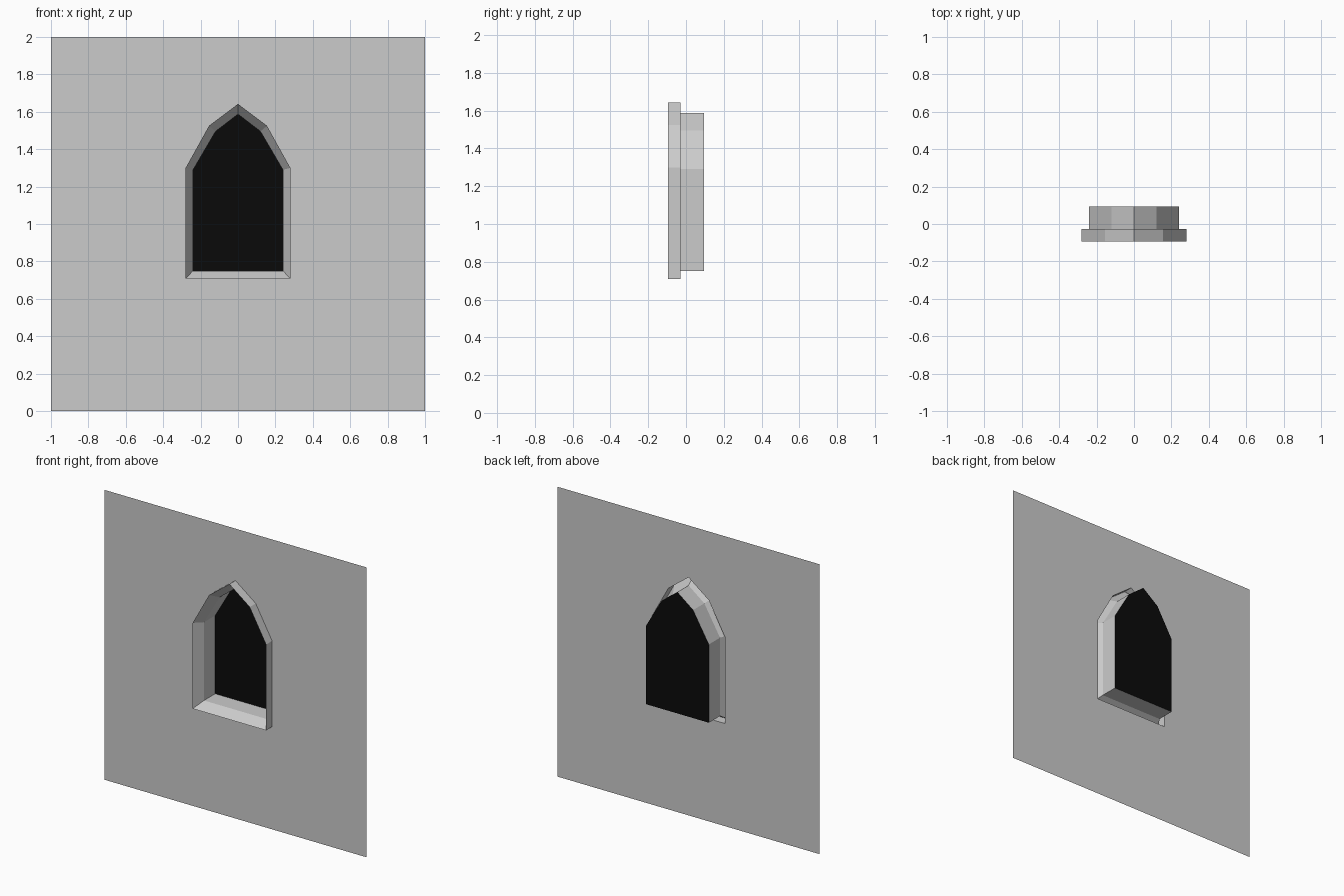
import bpy

if "Cube" in bpy.data.objects:
    bpy.data.objects.remove(bpy.data.objects["Cube"])

FRONT, WALL, BACK = -0.094, -0.028, 0.094

# Right halves of the pointed-arch outlines (x, z), from sill to apex
OUTER = [(0.28, 0.708), (0.28, 1.30), (0.155, 1.525), (0, 1.642)]
INNER = [(0.24, 0.75), (0.24, 1.29), (0.12, 1.495), (0, 1.587)]


def loop(half, y):
    """Full closed outline, counter-clockwise seen from the front."""
    pts = half + [(-x, z) for x, z in reversed(half[:-1])]
    return [(x, y, z) for x, z in pts]


def make(name, verts, faces):
    mesh = bpy.data.meshes.new(name)
    mesh.from_pydata(verts, [], faces)
    mesh.update()
    obj = bpy.data.objects.new(name, mesh)
    bpy.context.collection.objects.link(obj)
    return obj


def bridge(name, loops):
    """Skin consecutive outlines with quads."""
    n = len(loops[0])
    verts = [v for lp in loops for v in lp]
    faces = [(k * n + i, k * n + (i + 1) % n, (k + 1) * n + (i + 1) % n, (k + 1) * n + i)
             for k in range(len(loops) - 1) for i in range(n)]
    return make(name, verts, faces)


# Wall sheet with arched opening: half outline, mirrored
half = [(0, 0), (1, 0), (1, 2), (0, 2)] + OUTER[::-1] + [(0, OUTER[0][1])]
wall = make("wall", [(x, WALL, z) for x, z in half], [tuple(range(len(half)))])
wall.modifiers.new("mirror", 'MIRROR').use_axis = (True, False, False)

# Raised surround: outer side, inward splay, then the window reveal
bridge("window_surround", [loop(OUTER, WALL), loop(OUTER, FRONT), loop(INNER, WALL)])
bridge("window_reveal", [loop(INNER, WALL), loop(INNER, BACK)])

# Dark pane closing the recess
pane_loop = loop(INNER, BACK)
pane = make("window_pane", pane_loop, [tuple(range(len(pane_loop)))])
dark = bpy.data.materials.new("dark_pane")
dark.diffuse_color = (0.003, 0.003, 0.003, 1)
dark.use_nodes = True
dark.node_tree.nodes["Principled BSDF"].inputs["Base Color"].default_value = dark.diffuse_color
pane.data.materials.append(dark)
